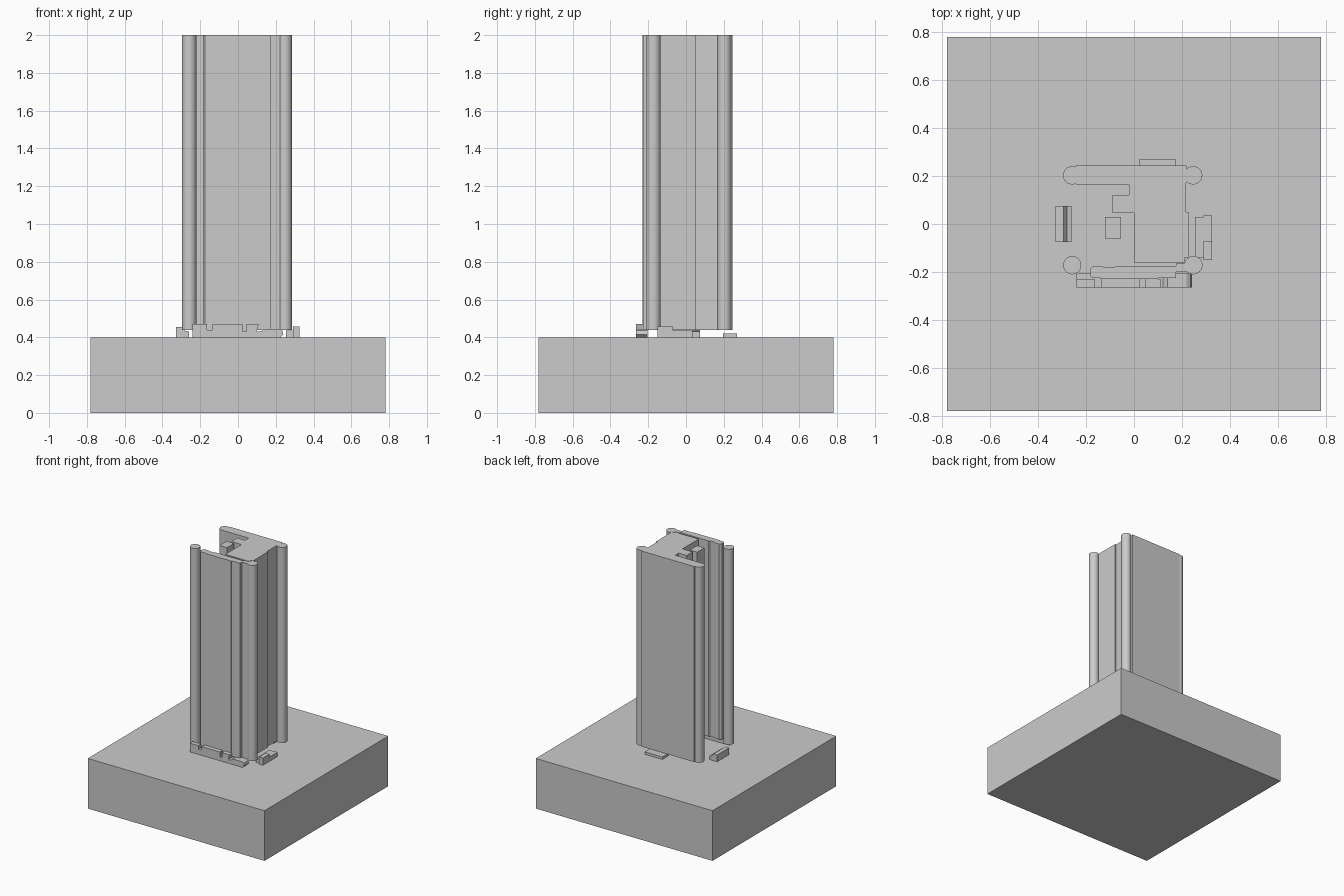
import bpy, bmesh, math

cube = bpy.data.objects.get("Cube")
if cube:
    bpy.data.objects.remove(cube, do_unlink=True)

GREY = (0.6, 0.6, 0.6, 1)
grey = bpy.data.materials.new("plain grey")
grey.use_nodes = True
grey.diffuse_color = GREY
grey.node_tree.nodes["Principled BSDF"].inputs["Base Color"].default_value = GREY

BASE, LOW, TOP = 0.4, 0.44, 2.0


def extrude(name, outline, start, depth):
    """Extrude a closed outline of 3D points along the depth vector."""
    bm = bmesh.new()
    face = bm.faces.new([bm.verts.new(p) for p in outline])
    grown = bmesh.ops.extrude_face_region(bm, geom=[face])["geom"]
    moved = [v for v in grown if isinstance(v, bmesh.types.BMVert)]
    bmesh.ops.translate(bm, verts=moved, vec=depth)
    bmesh.ops.translate(bm, verts=bm.verts, vec=start)
    bmesh.ops.recalc_face_normals(bm, faces=bm.faces)
    mesh = bpy.data.meshes.new(name)
    bm.to_mesh(mesh)
    bm.free()
    mesh.materials.append(grey)
    obj = bpy.data.objects.new(name, mesh)
    bpy.context.collection.objects.link(obj)
    return obj


def upright(name, plan, low=LOW, high=TOP):
    return extrude(name, [(x, y, 0) for x, y in plan], (0, 0, low), (0, 0, high - low))


def block(name, x0, x1, y0, y1, z0, z1):
    return upright(name, [(x0, y0), (x1, y0), (x1, y1), (x0, y1)], z0, z1)


def arc(cx, cy, r, a0, a1, n):
    angles = [math.radians(a0 + (a1 - a0) * i / n) for i in range(n + 1)]
    return [(cx + r * math.cos(a), cy + r * math.sin(a)) for a in angles]


def smooth(obj):
    bpy.ops.object.select_all(action="DESELECT")
    bpy.context.view_layer.objects.active = obj
    obj.select_set(True)
    bpy.ops.object.shade_smooth_by_angle(angle=math.radians(30))


# Ground slab
block("base_slab", -0.78, 0.78, -0.78, 0.78, 0, BASE)

# Main shaft with its rounded back wing and inner hook
shaft = upright("main_shaft",
                [(0.22, 0.245), (-0.24, 0.245), (-0.245, 0.24)]
                + arc(-0.258, 0.203, 0.038, 70, 290, 20)
                + [(-0.24, 0.165), (-0.02, 0.165), (-0.02, 0.12), (-0.09, 0.12),
                   (-0.09, 0.045), (0, 0.045), (0, -0.16), (0.21, -0.16),
                   (0.21, -0.14), (0.228, -0.14), (0.228, 0.05), (0.218, 0.05),
                   (0.218, 0.17), (0.22, 0.175)])
smooth(shaft)
block("inner_post", -0.12, -0.055, -0.06, 0.03, LOW, TOP)

# Round corner columns
for name, x, y in (("back_left_column", 0.247, 0.203),
                   ("front_left_column", 0.248, -0.172),
                   ("front_right_column", -0.258, -0.172)):
    smooth(upright(name, arc(x, y, 0.038, 0, 352.5, 47)))

# Front panel with a shallow raised field and a neck to the corner column
upright("front_panel",
        [(-0.175, -0.225), (-0.14, -0.225), (-0.14, -0.23), (0.1, -0.23),
         (0.1, -0.225), (0.175, -0.225), (0.175, -0.175), (-0.075, -0.175),
         (-0.085, -0.182), (-0.12, -0.182), (-0.14, -0.175), (-0.17, -0.175),
         (-0.184, -0.19), (-0.184, -0.215)])
block("front_panel_neck", 0.175, 0.225, -0.2, -0.165, LOW, TOP)

# Notched front kerb
kerb = [(-0.24, BASE), (0.1, BASE), (0.1, 0.43), (0.11, 0.47), (0.045, 0.47),
        (0.045, 0.43), (0.025, 0.43), (0.025, 0.47), (-0.135, 0.47),
        (-0.135, 0.44), (-0.165, 0.44), (-0.165, 0.47), (-0.24, 0.47)]
extrude("front_kerb", [(x, 0, z) for x, z in kerb], (0, -0.265, 0), (0, 0.035, 0))
block("front_kerb_back", -0.24, 0.1, -0.23, -0.205, BASE, 0.44)
low_kerb = [(0.1, BASE), (0.225, BASE), (0.24, 0.415), (0.235, 0.435),
            (0.22, 0.445), (0.14, 0.445), (0.12, 0.43), (0.1, 0.43)]
extrude("front_kerb_low_end", [(x, 0, z) for x, z in low_kerb],
        (0, -0.265, 0), (0, 0.06, 0))

# Right side kerb with a sloped inner step
side = [(-0.328, BASE), (-0.26, BASE), (-0.26, 0.43), (-0.28, 0.435),
        (-0.295, 0.455), (-0.328, 0.455)]
extrude("right_kerb", [(x, 0, z) for x, z in side], (0, -0.075, 0), (0, 0.15, 0))

# Left side kerb in steps
block("left_kerb_inner", 0.255, 0.29, -0.14, 0.03, BASE, 0.435)
block("left_kerb_outer_low", 0.29, 0.325, -0.07, 0.035, BASE, 0.435)
block("left_kerb_outer_high", 0.29, 0.325, -0.15, -0.07, BASE, 0.458)

# Back kerb
block("back_kerb", 0.02, 0.175, 0.195, 0.27, BASE, 0.42)
